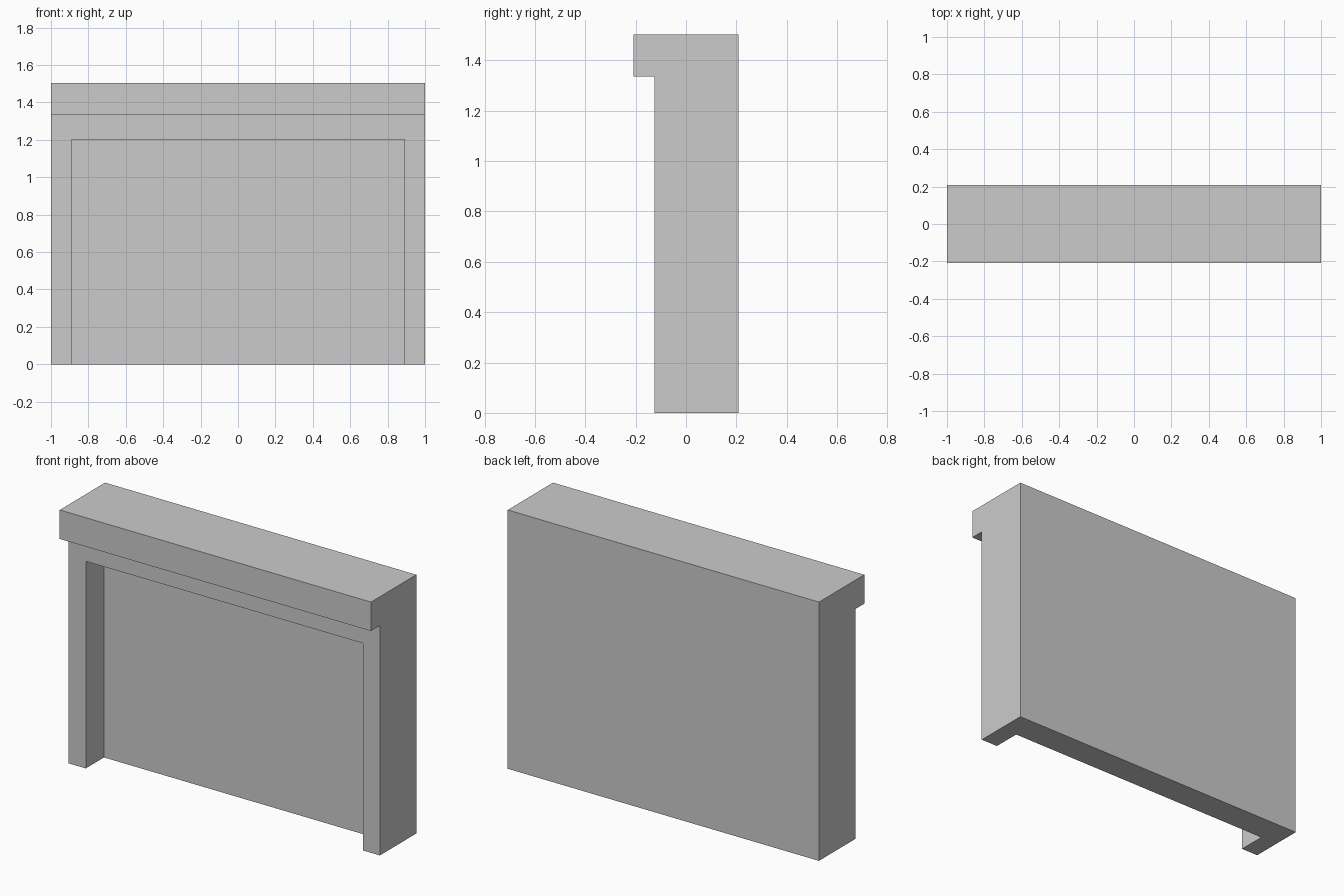
import bpy, bmesh

if "Cube" in bpy.data.objects:
    bpy.data.objects.remove(bpy.data.objects["Cube"])

HALF_W = 1.0
BACK, FRONT, SHELF_FRONT = 0.208, -0.126, -0.208
SHELF_Z, TOP = 1.335, 1.503
OPEN_HALF, OPEN_TOP, PANEL_Y = 0.89, 1.203, 0.041


def extrude_along_x(name, profile, half_width):
    """Solid made from a (y, z) profile swept across the width."""
    bm = bmesh.new()
    face = bm.faces.new([bm.verts.new((-half_width, y, z)) for y, z in profile])
    ext = bmesh.ops.extrude_face_region(bm, geom=[face])
    moved = [v for v in ext["geom"] if isinstance(v, bmesh.types.BMVert)]
    bmesh.ops.translate(bm, vec=(2 * half_width, 0, 0), verts=moved)
    bmesh.ops.recalc_face_normals(bm, faces=bm.faces)
    mesh = bpy.data.meshes.new(name)
    bm.to_mesh(mesh)
    bm.free()
    obj = bpy.data.objects.new(name, mesh)
    bpy.context.collection.objects.link(obj)
    return obj


# Surround with overhanging mantel shelf
surround = extrude_along_x("mantel_surround", [
    (BACK, 0), (BACK, TOP), (SHELF_FRONT, TOP),
    (SHELF_FRONT, SHELF_Z), (FRONT, SHELF_Z), (FRONT, 0)], HALF_W)

# Recess between the legs, leaving the back panel
cutter = extrude_along_x("recess_cutter", [
    (PANEL_Y, -0.2), (PANEL_Y, OPEN_TOP), (-0.5, OPEN_TOP), (-0.5, -0.2)], OPEN_HALF)
cutter.hide_render = True

cut = surround.modifiers.new("recess", 'BOOLEAN')
cut.operation = 'DIFFERENCE'
cut.solver = 'EXACT'
cut.object = cutter
bpy.context.view_layer.objects.active = surround
bpy.ops.object.modifier_apply(modifier=cut.name)
bpy.data.objects.remove(cutter)
